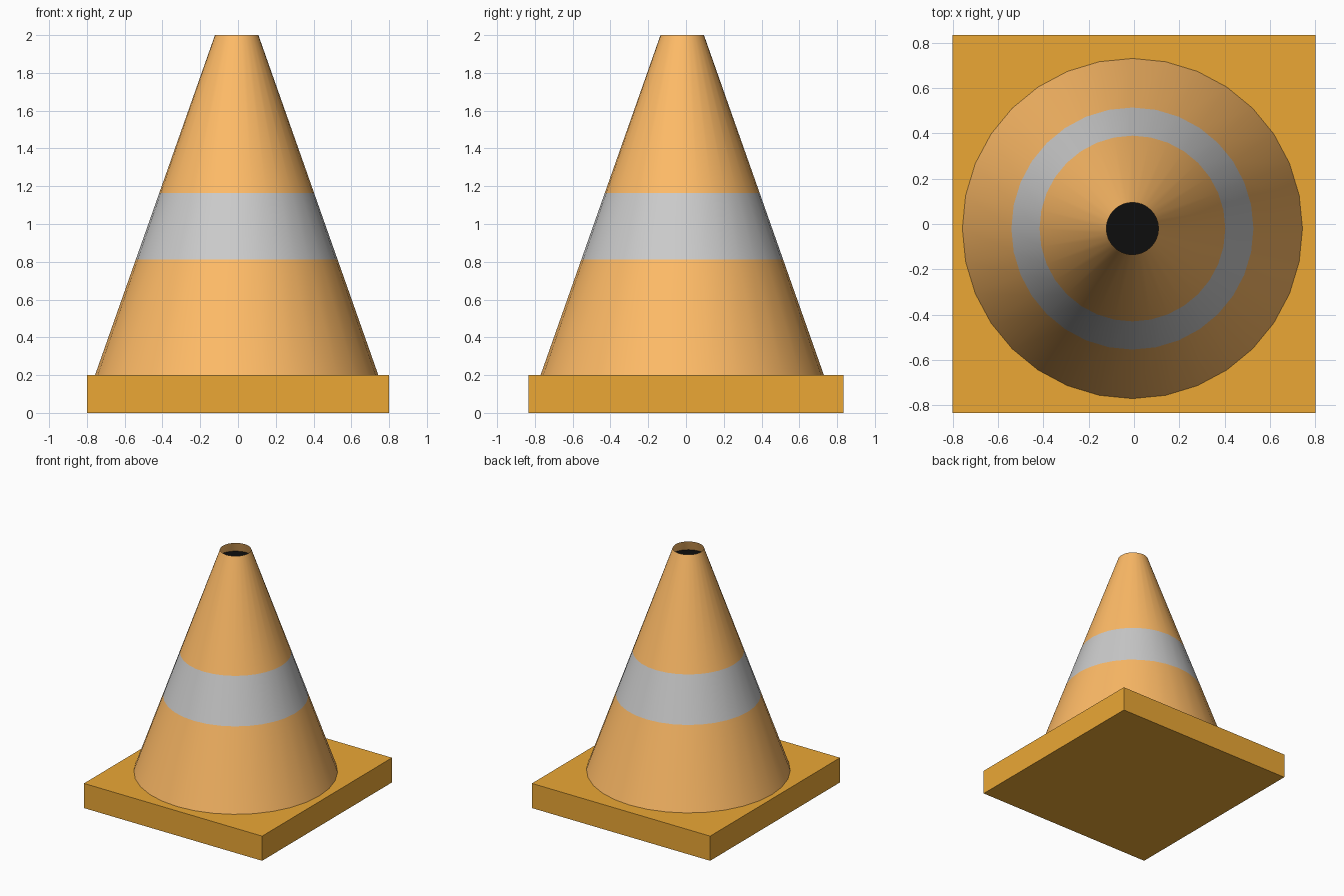
import bpy, bmesh, math

if "Cube" in bpy.data.objects:
    bpy.data.objects.remove(bpy.data.objects["Cube"])

CX, CY, SIDES = -0.007, -0.02, 32


def material(name, rgb):
    m = bpy.data.materials.new(name)
    m.diffuse_color = (*rgb, 1)
    m.use_nodes = True
    m.node_tree.nodes["Principled BSDF"].inputs["Base Color"].default_value = m.diffuse_color
    return m


def make_object(name, bm, mats):
    mesh = bpy.data.meshes.new(name)
    bm.to_mesh(mesh)
    bm.free()
    for m in mats:
        mesh.materials.append(m)
    ob = bpy.data.objects.new(name, mesh)
    bpy.context.collection.objects.link(ob)
    return ob


def radius(z):
    # straight taper from foot to rim
    return 0.75 + (0.115 - 0.75) * (z - 0.2) / 1.8


def ring(bm, z):
    r = radius(z)
    return [bm.verts.new((CX + r * math.cos(2 * math.pi * i / SIDES),
                          CY + r * math.sin(2 * math.pi * i / SIDES), z))
            for i in range(SIDES)]


orange = material("cone_orange", (1.0, 0.5, 0.136))
amber = material("base_amber", (0.83, 0.39, 0.036))
silver = material("stripe_grey", (0.75, 0.75, 0.75))
black = material("hole_black", (0.004, 0.004, 0.004))

# Rectangular base slab
bm = bmesh.new()
bmesh.ops.create_cube(bm, size=1)
bmesh.ops.scale(bm, vec=(1.6, 1.666, 0.2), verts=bm.verts)
bmesh.ops.translate(bm, vec=(0, 0, 0.1), verts=bm.verts)
make_object("base", bm, [amber])

# Open tapered shell with a flush reflective stripe
bm = bmesh.new()
rings = [ring(bm, z) for z in (0.2, 0.813, 1.165, 2.0)]
for k, (lo, hi) in enumerate(zip(rings, rings[1:])):
    for i in range(SIDES):
        j = (i + 1) % SIDES
        f = bm.faces.new((lo[i], lo[j], hi[j], hi[i]))
        f.material_index = 1 if k == 1 else 0
        f.smooth = True
make_object("cone", bm, [orange, silver])

# Dark disc just inside the top opening
bm = bmesh.new()
bm.faces.new(ring(bm, 1.92))
make_object("top_hole", bm, [black])
